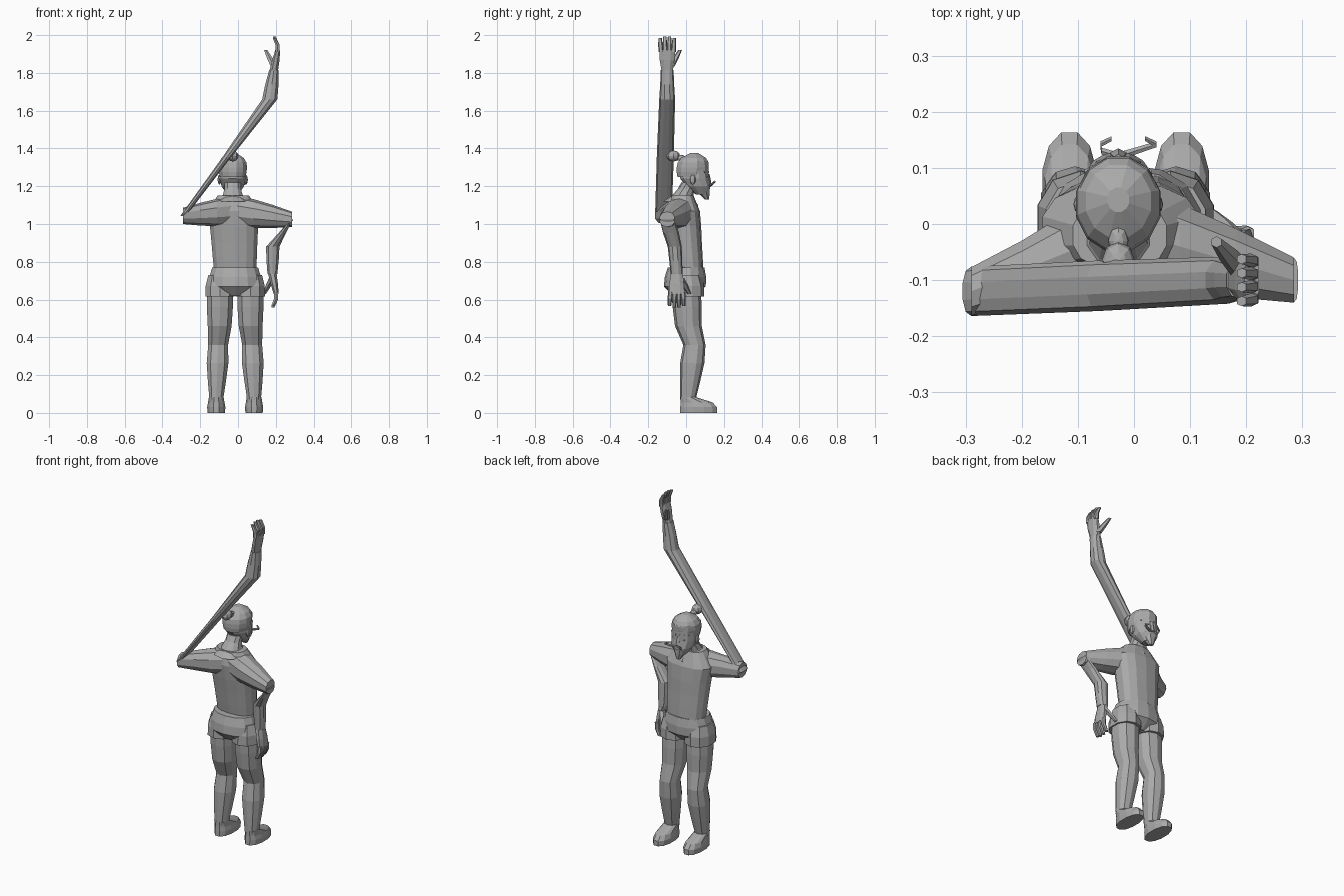
import bpy, bmesh, math
from mathutils import Vector

default_cube = bpy.data.objects.get("Cube")
if default_cube:
    bpy.data.objects.remove(default_cube, do_unlink=True)

grey = bpy.data.materials.new("plain_grey")
grey.use_nodes = True
grey.diffuse_color = (0.4, 0.4, 0.4, 1)
grey.node_tree.nodes["Principled BSDF"].inputs["Base Color"].default_value = grey.diffuse_color

BODY = -0.015         # body centre line
HEAD = -0.028         # head centre line
SIDES = {"left": 1, "right": -1}
X, Y, Z = Vector((1, 0, 0)), Vector((0, 1, 0)), Vector((0, 0, 1))
ACROSS = {"along_x": (Y, Z), "along_y": (X, Z), "along_z": (X, Y)}


def finish(name, bm):
    """Turn a bmesh into a flat-shaded grey object."""
    bmesh.ops.recalc_face_normals(bm, faces=bm.faces)
    mesh = bpy.data.meshes.new(name)
    bm.to_mesh(mesh)
    bm.free()
    mesh.materials.append(grey)
    part = bpy.data.objects.new(name, mesh)
    bpy.context.collection.objects.link(part)


def span(start, end, count):
    """Evenly spaced points between two landmarks."""
    start, end = Vector(start), Vector(end)
    return [start.lerp(end, i / (count - 1)) for i in range(count)]


def chain(name, points, sizes, direction="along_z", depth=1.0, sides=10, boxy=0.9):
    """Skin a row of rings; a size is a half width or a (width, depth) pair."""
    u, v = ACROSS[direction]
    bm = bmesh.new()
    rings = []
    for point, size in zip(points, sizes):
        wide, deep = size if isinstance(size, tuple) else (size, size * depth)
        ring = []
        for i in range(sides):
            angle = math.tau * (i + 0.5) / sides
            c, s = math.cos(angle), math.sin(angle)
            c = math.copysign(abs(c) ** boxy, c)
            s = math.copysign(abs(s) ** boxy, s)
            ring.append(bm.verts.new(Vector(point) + u * c * wide + v * s * deep))
        rings.append(ring)
    for lower, upper in zip(rings, rings[1:]):
        for i in range(sides):
            bm.faces.new((lower[i - 1], lower[i], upper[i], upper[i - 1]))
    bm.faces.new(rings[0])
    bm.faces.new(rings[-1])
    finish(name, bm)


def ball(name, centre, radii):
    """Low-poly ellipsoid."""
    bm = bmesh.new()
    bmesh.ops.create_uvsphere(bm, u_segments=8, v_segments=6, radius=1)
    bmesh.ops.scale(bm, vec=radii, verts=bm.verts)
    bmesh.ops.translate(bm, vec=centre, verts=bm.verts)
    finish(name, bm)


def hand(side, wrist, up):
    """Palm, fingers and thumb growing up or down from a wrist."""
    knuckles = wrist + X * 0.02 + Z * up * 0.105
    chain(side + "_palm", span(wrist, knuckles, 3),
          [(0.024, 0.033), (0.021, 0.042), (0.014, 0.045)], sides=8)
    for i, finger in enumerate(("little", "ring", "middle", "index")):
        offset = i - 1.5
        root = knuckles + Y * offset * 0.022 - Z * up * 0.01
        length = 0.085 - abs(offset) * 0.007
        tip = root + Vector((-0.018, offset * 0.003, up * length))
        middle = root.lerp(tip, 0.5) + X * 0.008
        chain(f"{side}_{finger}_finger", [root, middle, tip],
              [0.013, 0.012, 0.009], sides=6, boxy=0.8)
    base = wrist + Vector((0, 0.02, up * 0.02))
    end = wrist + Vector((-0.043, 0.068, up * 0.105))
    chain(side + "_thumb", span(base, end, 3), [0.02, 0.017, 0.01], sides=6)


# Torso and neck
chain("torso", span((BODY, 0.02, 0.74), (BODY - 0.01, -0.02, 1.15), 6),
      [0.113, 0.119, 0.124, (0.13, 0.084), (0.143, 0.085), (0.085, 0.06)],
      depth=0.64, sides=14, boxy=0.8)
chain("neck", span((HEAD, -0.035, 1.12), (HEAD, 0.02, 1.22), 4),
      [0.085, 0.055, 0.045, 0.045])

# Shoulders and upper arms, swept back to the elbows
chest = (-0.02, -0.01, 1.07)
elbows = {"left": (0.285, -0.1, 1.025), "right": (-0.29, -0.12, 1.043)}
chain("shoulders", span(elbows["right"], chest, 4) + span(chest, elbows["left"], 4)[1:],
      [0.045, (0.056, 0.06), 0.076, (0.078, 0.082), 0.08, 0.064, 0.042],
      "along_x", depth=0.96)

# Forearms: the right one raised and overlong, the left one hanging
wrists = {"left": Vector((0.182, -0.05, 0.735)), "right": Vector((0.19, -0.1, 1.815))}
bends = {"left": (0.184, -0.06, 0.88), "right": (0.168, -0.1, 1.66)}
sizes = {"left": [(0.008, 0.04), (0.02, 0.042), 0.037, 0.034, (0.027, 0.032)],
         "right": [(0.016, 0.044), (0.024, 0.045), 0.042, 0.037, (0.026, 0.034)]}
for side, s in SIDES.items():
    path = span(elbows[side], bends[side], 3) + span(bends[side], wrists[side], 3)[1:]
    chain(side + "_forearm", path, sizes[side])
    hand(side, wrists[side], -s)

# Shorts
chain("shorts", span((BODY, 0, 0.77), (BODY, -0.01, 0.62), 4),
      [0.124, 0.14, 0.142, 0.08], depth=0.78, sides=14)

# Legs and feet
for side, s in SIDES.items():
    def leg_point(out, y, z):
        return Vector((BODY + s * out, y, z))

    hip, thigh = leg_point(0.08, 0, 0.66), leg_point(0.082, 0.012, 0.46)
    knee, ankle = leg_point(0.09, 0.044, 0.36), leg_point(0.1, 0.01, 0.07)
    chain(side + "_shorts_leg", span(hip + Z * 0.07, hip - Z * 0.045, 3),
          [0.065, 0.08, 0.081], depth=1.18)
    chain(side + "_leg", span(hip, thigh, 3) + span(knee, ankle, 4),
          [0.072, 0.072, 0.066, 0.055, 0.06, 0.05, 0.038], depth=1.07)
    sole = leg_point(0.1, 0.066, 0)
    chain(side + "_foot", [sole, sole + Z * 0.03, sole + Vector((0, -0.01, 0.055)), ankle + Z * 0.015],
          [(0.047, 0.1), (0.05, 0.1), (0.045, 0.088), 0.04], sides=12)

# Head, hair and bun
chin, cheek, temple = (HEAD, 0.085, 1.155), (HEAD, 0.045, 1.24), (HEAD, 0.043, 1.33)
chain("head", span(chin, cheek, 3) + [temple], [0.03, 0.06, 0.071, 0.07], depth=1.1, sides=12)
chain("hair_cap", span((HEAD, 0.03, 1.25), (HEAD, 0.043, 1.375), 6),
      [0.07, 0.076, 0.078, 0.076, 0.06, 0.02], depth=1.12, sides=12, boxy=1)
ball("hair_bun", (HEAD, -0.067, 1.36), (0.03, 0.036, 0.029))
ball("bun_tie", (HEAD, -0.03, 1.35), (0.018, 0.03, 0.016))

# Face
chain("nose", span((HEAD, 0.118, 1.21), (HEAD, 0.115, 1.265), 3),
      [0.017, 0.014, 0.009], sides=6)
chain("goatee", span((HEAD, 0.11, 1.13), (HEAD, 0.083, 1.19), 3),
      [0.012, 0.03, 0.046], sides=8)
for side, s in SIDES.items():
    def face_point(out, y, z):
        return Vector((HEAD + s * out, y, z))

    chain(side + "_brow", span(face_point(0.01, 0.116, 1.275), face_point(0.06, 0.092, 1.275), 3),
          [0.008, 0.008, 0.005], "along_x", sides=6)
    ball(side + "_eye", face_point(0.03, 0.105, 1.25), (0.013, 0.01, 0.007))
    ball(side + "_ear", face_point(0.07, 0.035, 1.235), (0.01, 0.016, 0.026))
    curl = face_point(0.05, 0.142, 1.215) + X * 0.018
    chain(side + "_moustache",
          [face_point(0.005, 0.122, 1.207), face_point(0.03, 0.13, 1.205), curl,
           curl + Vector((-s * 0.02, 0.01, 0.01))],
          [0.008, 0.007, 0.006, 0.005], "along_x", sides=6)
